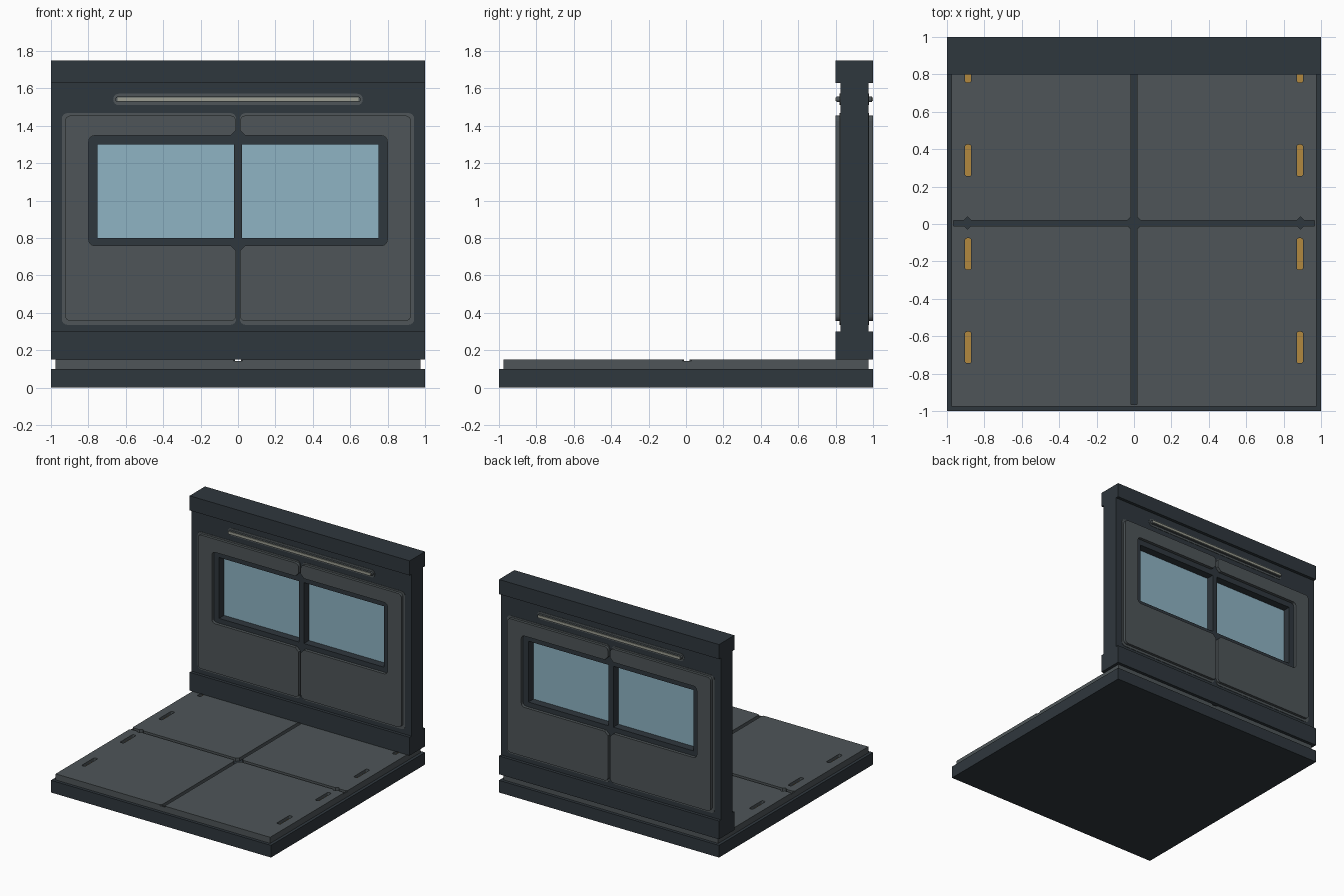
import bpy, bmesh, math

old = bpy.data.objects.get("Cube")
if old:
    bpy.data.objects.remove(old, do_unlink=True)


def material(name, rgb):
    m = bpy.data.materials.new(name)
    m.use_nodes = True
    lin = [((c / 255 + 0.055) / 1.055) ** 2.4 for c in rgb] + [1.0]
    m.diffuse_color = lin
    m.node_tree.nodes["Principled BSDF"].inputs["Base Color"].default_value = lin
    return m


DARK = material("dark slate", (47, 55, 61))
GREY = material("panel grey", (78, 85, 88))
GLASS = material("window blue", (142, 179, 196))
AMBER = material("amber marker", (178, 136, 62))
SILVER = material("pale metal", (156, 158, 146))


def rounded(x0, x1, v0, v1, r, steps=4):
    """Outline of a rectangle with rounded corners."""
    if r == 0:
        return [(x0, v0), (x1, v0), (x1, v1), (x0, v1)]
    pts = []
    corners = [(x0 + r, v0 + r), (x1 - r, v0 + r), (x1 - r, v1 - r), (x0 + r, v1 - r)]
    for k, (cx, cv) in enumerate(corners):
        for i in range(steps + 1):
            a = math.pi + (k + i / steps) * math.pi / 2
            pts.append((cx + r * math.cos(a), cv + r * math.sin(a)))
    return pts


def diamond(x, v, r):
    return [(x - r, v), (x, v - r), (x + r, v), (x, v + r)]


def prism(name, outline, d0, d1, mat, upright=False):
    """Extrude an outline along z, or along y when upright."""
    bm = bmesh.new()
    place = (lambda p, d: (p[0], d, p[1])) if upright else (lambda p, d: (p[0], p[1], d))
    face = bm.faces.new([bm.verts.new(place(p, d0)) for p in outline])
    ext = bmesh.ops.extrude_face_region(bm, geom=[face])
    verts = [g for g in ext["geom"] if isinstance(g, bmesh.types.BMVert)]
    bmesh.ops.translate(bm, verts=verts, vec=(0, d1 - d0, 0) if upright else (0, 0, d1 - d0))
    bmesh.ops.recalc_face_normals(bm, faces=bm.faces)
    me = bpy.data.meshes.new(name)
    bm.to_mesh(me)
    bm.free()
    me.materials.append(mat)
    ob = bpy.data.objects.new(name, me)
    bpy.context.collection.objects.link(ob)
    return ob


def box(name, x0, x1, y0, y1, z0, z1, mat):
    return prism(name, rounded(x0, x1, y0, y1, 0), z0, z1, mat)


def cut(ob, outline, d0, d1, upright=False):
    """Cut a prism out of an object and discard the cutter."""
    tool = prism("cutter", outline, d0, d1, ob.data.materials[0], upright)
    tool.hide_render = True
    mod = ob.modifiers.new("cut", "BOOLEAN")
    mod.operation, mod.solver, mod.object = "DIFFERENCE", "EXACT", tool
    bpy.context.view_layer.objects.active = ob
    bpy.ops.object.modifier_apply(modifier=mod.name)
    bpy.data.objects.remove(tool, do_unlink=True)


# Floor: dark plinth and grey deck with recessed seams
box("plinth", -1, 1, -1, 1, 0, 0.1, DARK)
deck = box("floor_deck", -0.975, 0.975, -0.975, 0.975, 0.1, 0.15, GREY)
groove, edge = 0.122, 0.966
seams = [rounded(-0.015, 0.015, -edge, edge, 0),
         rounded(-edge, edge, -0.01, 0.02, 0),
         diamond(0, 0.005, 0.05)]
seams += [diamond(s * 0.89, 0.005, 0.033) for s in (-1, 1)]
for i, seam in enumerate(seams):
    cut(deck, seam, groove, 0.2)
    prism(f"floor_seam_{i}", seam, groove - 0.002, groove + 0.0015 + i * 0.0003, DARK)

# Small notches where the seams meet the deck edge
for s in (-1, 1):
    for k, (x, y) in enumerate([(0, s * 0.975), (s * 0.975, 0.005)]):
        cut(deck, diamond(x, y, 0.025), 0.142, 0.2)

# Amber markers sunk in slots along both sides
for s in (-1, 1):
    for y in (-0.66, -0.16, 0.34, 0.84):
        slot = rounded(s * 0.887 - 0.016, s * 0.887 + 0.016, y - 0.084, y + 0.084, 0.01)
        cut(deck, slot, groove, 0.2)
        prism("amber_marker", slot, groove - 0.002, groove + 0.003, AMBER)

# Wall: core with two window openings, rails top and bottom
core = box("wall_core", -1, 1, 0.825, 0.975, 0.3, 1.63, DARK)
for s in (-1, 1):
    a, b = sorted((s * 0.022, s * 0.75))
    cut(core, rounded(a, b, 0.8, 1.3, 0), 0.7, 1.1, True)
    box("window_pane", a, b, 0.89, 0.91, 0.8, 1.3, GLASS)
box("bottom_rail", -1, 1, 0.8, 1, 0.15, 0.3, DARK)
box("top_rail", -1, 1, 0.8, 1, 1.63, 1.75, DARK)

# Panels and light bar on both faces of the wall
frame = rounded(-0.798, 0.798, 0.76, 1.347, 0.03)
for side, sign in (("front", -1), ("back", 1)):
    def depth(d):
        return 0.9 + sign * d

    for s in (-1, 1):
        layers = [("panel_border", 0.942, 0.336, 1.468, 0.07, 0.078),
                  ("panel", 0.925, 0.356, 1.455, 0.07, 0.1)]
        for name, w, z0, z1, d0, d1 in layers:
            a, b = sorted((s * 0.01, s * w))
            panel = prism(f"{side}_{name}", rounded(a, b, z0, z1, 0.03),
                          depth(d0), depth(d1), GREY, True)
            cut(panel, frame, 0.7, 1.1, True)
            for z in (0.76, 1.347):
                cut(panel, diamond(0, z, 0.04), 0.7, 1.1, True)
    prism(f"{side}_light_mount", rounded(-0.667, 0.667, 1.51, 1.572, 0.03),
          depth(0.07), depth(0.078), GREY, True)
    prism(f"{side}_light_bar", rounded(-0.655, 0.655, 1.527, 1.556, 0.012),
          depth(0.07), depth(0.095), GREY, True)
    prism(f"{side}_light_strip", rounded(-0.645, 0.645, 1.532, 1.552, 0),
          depth(0.07), depth(0.1), SILVER, True)
